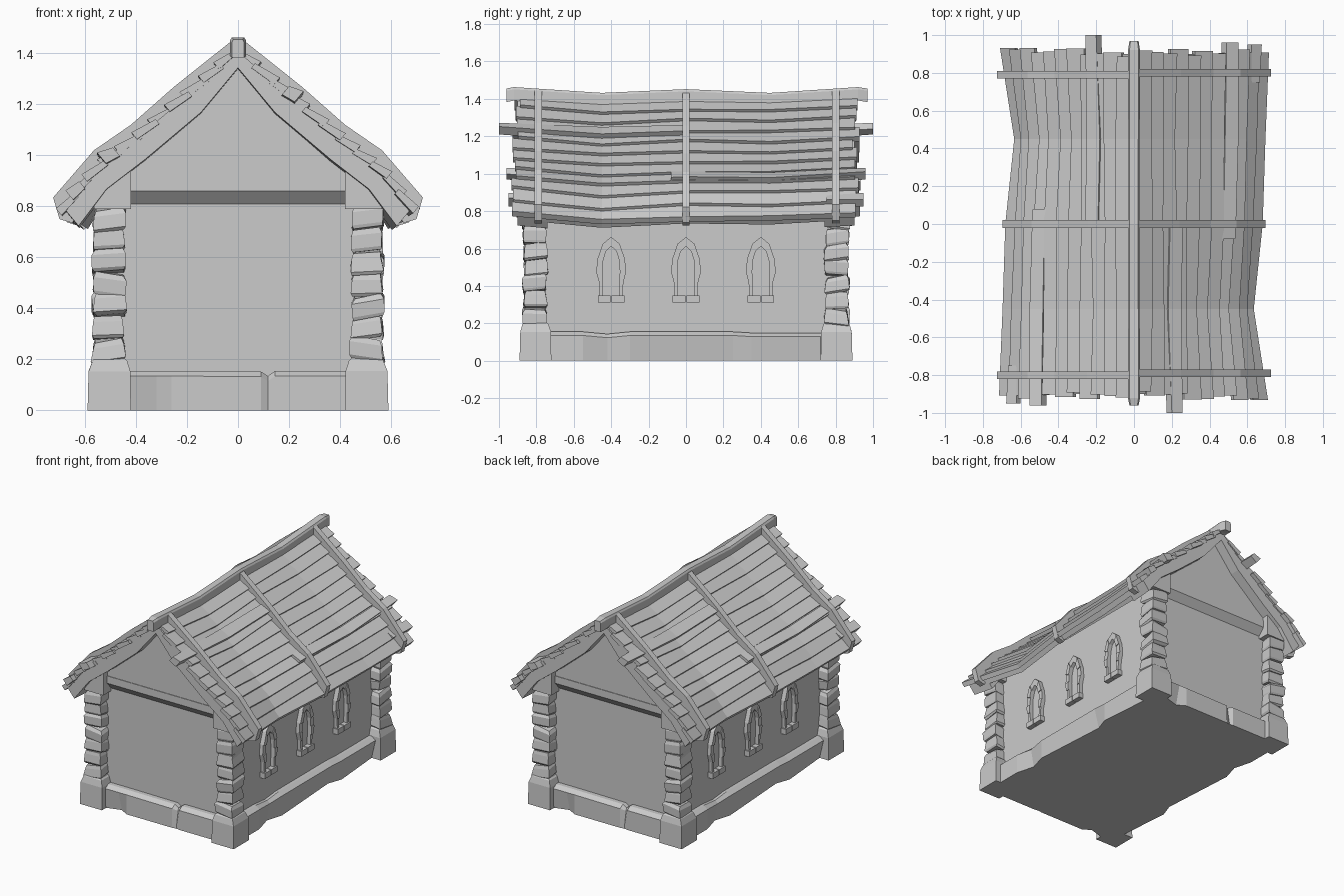
import bpy, bmesh, random
from mathutils import Matrix
from math import pi

if "Cube" in bpy.data.objects:
    bpy.data.objects.remove(bpy.data.objects["Cube"])

random.seed(4)
J = lambda a: random.uniform(-a, a)


def make(name, lofts, both=True):
    """One object from lofted rings; both=True adds the copy turned half round."""
    bm = bmesh.new()
    for rings in lofts:
        rows = [[bm.verts.new(p) for p in r] for r in rings]
        n = len(rows[0])
        for a, b in zip(rows, rows[1:]):
            for i in range(n):
                bm.faces.new((a[i], a[(i + 1) % n], b[(i + 1) % n], b[i]))
        bm.faces.new(rows[0][::-1])
        bm.faces.new(rows[-1])
    if both:
        dup = bmesh.ops.duplicate(bm, geom=bm.verts[:] + bm.edges[:] + bm.faces[:])
        vs = [g for g in dup["geom"] if isinstance(g, bmesh.types.BMVert)]
        bmesh.ops.rotate(bm, verts=vs, cent=(0, 0, 0), matrix=Matrix.Rotation(pi, 3, 'Z'))
    bmesh.ops.recalc_face_normals(bm, faces=bm.faces[:])
    me = bpy.data.meshes.new(name)
    bm.to_mesh(me)
    bm.free()
    ob = bpy.data.objects.new(name, me)
    bpy.context.collection.objects.link(ob)
    return ob


def rect(x0, x1, y0, y1, z):
    return [(x0, y0, z), (x1, y0, z), (x1, y1, z), (x0, y1, z)]


def along_y(profile, y0, y1):
    return [[(x, y, z) for x, z in profile] for y in (y0, y1)]


# Sagging roof surface: t runs ridge to eave, off is height above the deck
YS = (-0.92, -0.45, 0, 0.45, 0.92)
SLOPE = ((0, 1.41), (0.2, 1.235), (0.42, 1.05), (0.57, 0.935), (0.68, 0.79))
BREAKS = (0, 0.285, 0.59, 0.80, 1.0)


def lerp(v, xs, ys):
    k = 0
    while k < len(xs) - 2 and v > xs[k + 1]:
        k += 1
    return ys[k] + (ys[k + 1] - ys[k]) * (v - xs[k]) / (xs[k + 1] - xs[k])


def surf(t, off, y):
    x = max(0, lerp(t, BREAKS, [p[0] for p in SLOPE]) + 0.64 * off)
    z = lerp(t, BREAKS, [p[1] for p in SLOPE]) + 0.77 * off
    yc = max(-0.92, min(0.92, y))
    sag = lerp(yc, YS, (0, 1, 0.45, 0.15, 0)) * x / 0.68
    return (x * (1 - 0.1 * sag), y, z - lerp(yc, YS, (0, 0.03, 0.015, 0.025, 0)) - 0.015 * sag)


def stations(y0, y1):
    return [y0] + [y for y in YS[1:-1] if y0 + 0.05 < y < y1 - 0.05] + [y1]


# Walls, gables and the bevelled beams under the gables
make("walls", [[rect(-0.5, 0.5, -0.79, 0.79, 0), rect(-0.5, 0.5, -0.79, 0.79, 0.84)]], False)
make("gables", [along_y([(-0.5, 0.86), (0.5, 0.86), (0.42, 0.96), (0.14, 1.2), (0, 1.38),
                         (-0.14, 1.2), (-0.42, 0.96)], -0.83, -0.7)])
make("gable_beams", [[[(x, -y, z) for y, z in ((0.75, 0.81), (0.79, 0.81), (0.834, 0.86),
                                               (0.834, 0.91), (0.75, 0.91))] for x in (-0.44, 0.44)]])


# Chipped stone plinth between the corners: cuts are (position, chip low, chip high, drop)
def plinth(cuts, half):
    return [[(u, half - 0.2, 0), (u, half - lo, 0), (u, half - hi, 0.135 - dz),
             (u, half - 0.03, 0.155 - dz), (u, half - 0.2, 0.155 - dz)] for u, lo, hi, dz in cuts]


front = plinth([(-0.44, 0, 0, 0), (-0.32, 0.035, 0, 0), (-0.26, 0, 0, 0), (0.09, 0, 0, 0.003),
                (0.118, 0.005, 0.025, 0.02), (0.145, 0, 0, 0), (0.44, 0, 0, 0)], 0.85)
side = plinth([(-0.74, 0, 0, 0), (-0.55, 0, 0, 0), (-0.42, 0.035, 0.012, 0.012), (-0.3, 0, 0, 0),
               (0.25, 0.035, 0, 0), (0.35, 0, 0, 0.006), (0.72, 0.03, 0, 0.006),
               (0.74, 0, 0, 0)], 0.55)
make("plinth_ends", [[[(x, -y, z) for x, y, z in r] for r in front]])
make("plinth_sides", [[[(y, x, z) for x, y, z in r] for r in side]])

# Corner bases, stacked stone columns and brackets under the roof
bases, blocks, brackets = [], [], []
for s in (-1, 1):
    bases.append([rect(0.42, 0.59, s * 0.72, s * 0.89, 0),
                  rect(0.422, 0.586, s * 0.722, s * 0.886, 0.16 + J(0.01)),
                  rect(0.435, 0.57, s * 0.735, s * 0.875, 0.195),
                  rect(0.445, 0.56, s * 0.745, s * 0.865, 0.205)])
    z = 0.195
    for k in range(7):
        h = 0.087
        tx, ty = J(0.012), J(0.012)
        cx, cy = 0.505 + J(0.005), s * 0.805 + J(0.005)
        rings = []
        for f, w in ((0, 0.056), (0.15, 0.064 + J(0.004)), (0.75, 0.06 + J(0.006)), (1, 0.052)):
            rings.append([(cx + a * (w + J(0.003)), cy + b * (w + J(0.003)), z + h * f + a * tx + b * ty)
                          for a, b in ((-1, -1), (1, -1), (1, 1), (-1, 1))])
        blocks.append(rings)
        z += h - 0.001
    brackets.append(along_y([(0.42, 0.79), (0.565, 0.79), (0.565, 0.84), (0.42, 0.95)],
                            s * 0.72, s * 0.875))
make("corner_bases", bases)
make("stone_columns", blocks)
make("roof_brackets", brackets)

# Pointed windows: arch stones and a split sill
OUTER = ((0.062, 0.35), (0.065, 0.42), (0.08, 0.475), (0.073, 0.545), (0.045, 0.625), (0, 0.662))
INNER = ((0.043, 0.35), (0.045, 0.42), (0.046, 0.48), (0.043, 0.535), (0.028, 0.585), (0, 0.612))
stones = []
for wy in (-0.4, 0, 0.4):
    for s in (-1, 1):
        for k in range(5):
            x = 0.525 + 0.006 * (k % 2)
            stones.append([[(0.49, wy + s * o[0], o[1]), (x, wy + s * o[0], o[1]),
                            (x, wy + s * i[0], i[1]), (0.49, wy + s * i[0], i[1])]
                           for o, i in zip(OUTER[k:k + 2], INNER[k:k + 2])])
        stones.append([rect(0.49, 0.535, wy + s * 0.003, wy + s * 0.071, z) for z in (0.312, 0.35)])
make("window_frames", stones)

# Roof deck, with thicker rafters showing at both gables
def deck(y0, y1, thick):
    return [[surf(t, 0, y) for t in BREAKS] + [surf(t, -thick, y) for t in BREAKS[::-1]]
            for y in stations(y0, y1)]


make("roof_deck", [deck(-0.88, 0.88, 0.045)])
make("gable_rafters", [deck(-0.9, -0.74, 0.085), deck(0.74, 0.9, 0.085)])


# Overlapping warped planks
def plank(t0, t1, y0, y1, lift=0.0, wave=0.01):
    rows = []
    for y in stations(y0, y1):
        a, b = t0 + J(wave), t1 + J(wave)
        rows.append([surf(a, -0.015, y), surf(a, 0.008 + lift, y),
                     surf(b, 0.03 + lift, y), surf(b, -0.005, y)])
    return rows


N = 11
make("roof_planks", [plank(k / N, (k + 1) / N + 0.02, -0.91 + J(0.025), 0.91 + J(0.02))
                     for k in range(N)])

# Loose boards nailed on top
make("loose_boards", [plank(0.25, 0.33, -1.0, -0.02, 0.02), plank(0.66, 0.74, -0.08, 0.96, 0.02),
                      plank(0.88, 0.94, 0.75, 0.95, 0.012)])

# Battens over the planks
TOP = ((0.0, 1.45), (0.03, 1.445), (0.25, 1.27), (0.42, 1.12), (0.565, 1.02), (0.725, 0.835), (0.70, 0.75))
LOW = ((0.65, 0.735), (0.52, 0.92), (0.40, 1.03), (0.24, 1.17), (0.0, 1.36))
make("roof_battens", [along_y([(x * (1 - k), z - k * 0.3) for x, z in TOP + LOW], y - 0.02, y + 0.02)
                      for y, k in ((-0.79, 0), (0, 0.04), (0.8, 0))])

# Sagging ridge beam
make("ridge_beam", [[[(-w, y, z - 0.072), (w, y, z - 0.072), (w, y, z - 0.012), (w * 0.75, y, z),
                      (-w * 0.75, y, z), (-w, y, z - 0.012)]
                     for y, z, w in ((-0.96, 1.455, 0.024), (-0.92, 1.463, 0.032), (-0.45, 1.432, 0.03),
                                     (0, 1.452, 0.03), (0.45, 1.432, 0.03), (0.92, 1.463, 0.032),
                                     (0.97, 1.455, 0.024))]], False)
